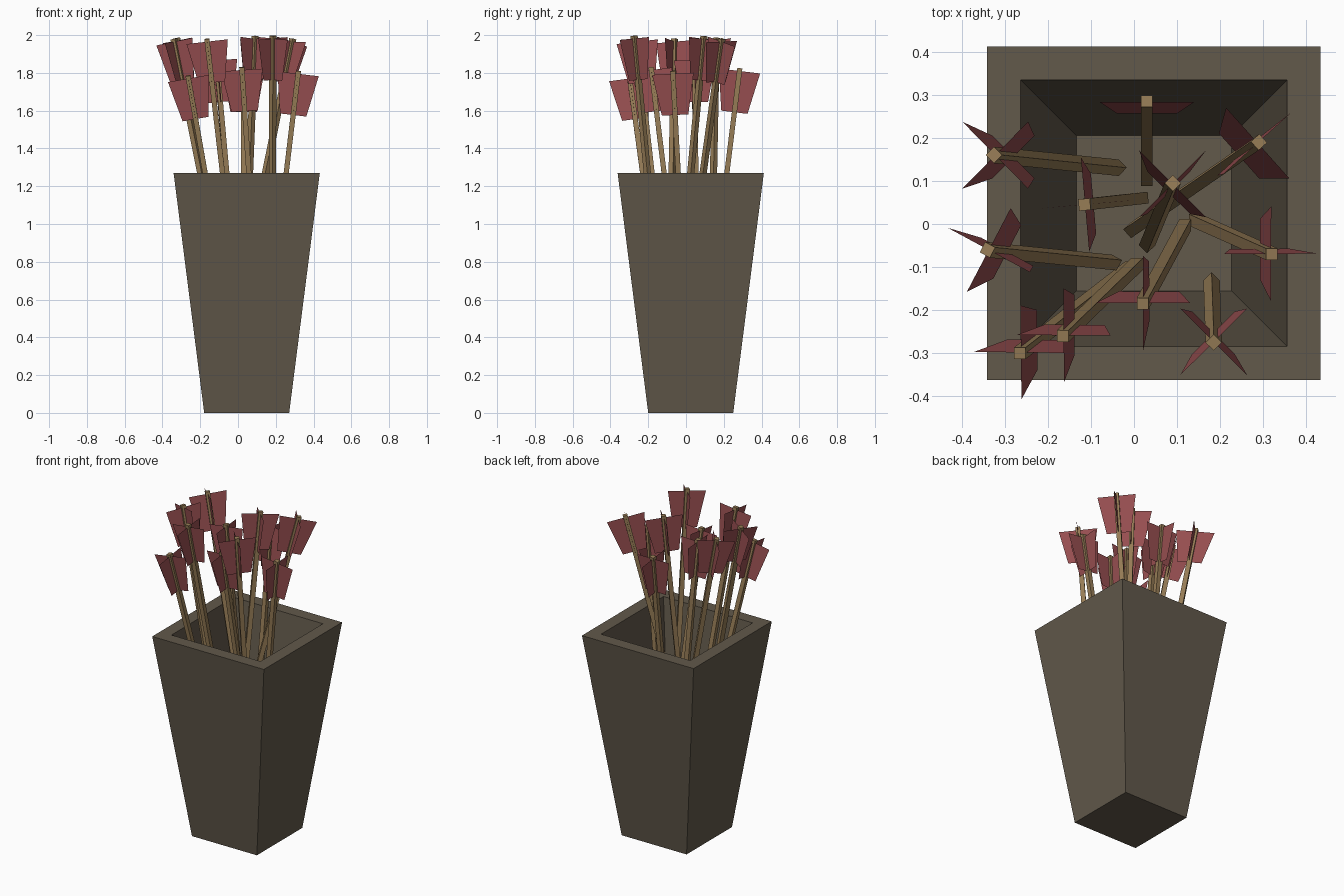
import bpy
import bmesh
from math import radians
from mathutils import Vector, Matrix

if "Cube" in bpy.data.objects:
    bpy.data.objects.remove(bpy.data.objects["Cube"], do_unlink=True)


def material(name, rgb):
    mat = bpy.data.materials.new(name)
    mat.use_nodes = True
    mat.diffuse_color = (*rgb, 1)
    mat.node_tree.nodes["Principled BSDF"].inputs["Base Color"].default_value = (*rgb, 1)
    return mat


box_brown = material("box brown", (0.122, 0.1, 0.07))
shaft_tan = material("shaft tan", (0.305, 0.202, 0.093))
vane_red = material("vane red", (0.305, 0.076, 0.08))


def finish(bm, name, mats):
    mesh = bpy.data.meshes.new(name)
    bm.to_mesh(mesh)
    bm.free()
    for mat in mats:
        mesh.materials.append(mat)
    obj = bpy.data.objects.new(name, mesh)
    bpy.context.collection.objects.link(obj)
    return obj


def square_ring(bm, half, z):
    corners = [(-1, -1), (1, -1), (1, 1), (-1, 1)]
    return [bm.verts.new((x * half, y * half, z)) for x, y in corners]


def loft(bm, sections):
    """Join square sections (half width, height) and cap both ends."""
    rings = [square_ring(bm, half, z) for half, z in sections]
    for a, b in zip(rings, rings[1:]):
        for i in range(4):
            j = (i + 1) % 4
            bm.faces.new((a[i], a[j], b[j], b[i]))
    bm.faces.new(rings[0][::-1])
    bm.faces.new(rings[-1])


# Tapered square container: outside, rim, inside walls and floor
bm = bmesh.new()
loft(bm, [(0.225, 0), (0.387, 1.27), (0.309, 1.27), (0.18, 0.22)])
container = finish(bm, "container", [box_brown])
container.location = (0.046, 0.025, 0)

# Arrows: tip x, y, z, then foot x, y, then roll in degrees
LENGTH = 1.5
arrows = [
    (-0.325, 0.16, 1.985, -0.03, 0.13, 45),
    (-0.34, -0.06, 1.98, -0.04, -0.09, -28),
    (-0.265, -0.30, 1.785, 0.0, -0.095, 0),
    (-0.165, -0.26, 1.98, 0.01, -0.09, 0),
    (-0.115, 0.045, 1.88, 0.02, 0.06, 5),
    (0.03, 0.285, 1.825, 0.03, 0.1, 0),
    (0.09, 0.095, 1.995, 0.03, -0.05, 45),
    (0.29, 0.19, 1.98, -0.015, -0.02, 42),
    (0.32, -0.07, 1.81, 0.14, 0.01, 0),
    (0.185, -0.275, 1.997, 0.18, -0.13, 45),
    (0.02, -0.185, 1.83, 0.12, 0.0, 0),
]


def arrow(name, x, y, z, foot_x, foot_y, roll):
    bm = bmesh.new()
    # Square shaft hanging down from the tip
    loft(bm, [(0.0135, -LENGTH), (0.0135, 0)])
    # Two crossed trapezoid vanes
    for axis in (Vector((1, 0, 0)), Vector((0, 1, 0))):
        outline = [(-0.11, -0.015), (-0.07, -0.235), (0.07, -0.235), (0.11, -0.015)]
        vane = bm.faces.new([bm.verts.new(axis * w + Vector((0, 0, h))) for w, h in outline])
        vane.material_index = 1
    obj = finish(bm, name, [shaft_tan, vane_red])
    direction = Vector((x - foot_x, y - foot_y, LENGTH))
    tilt = Vector((0, 0, 1)).rotation_difference(direction).to_matrix().to_4x4()
    obj.matrix_world = Matrix.Translation((x, y, z)) @ tilt @ Matrix.Rotation(radians(roll), 4, "Z")


for number, values in enumerate(arrows, 1):
    arrow(f"arrow_{number}", *values)
